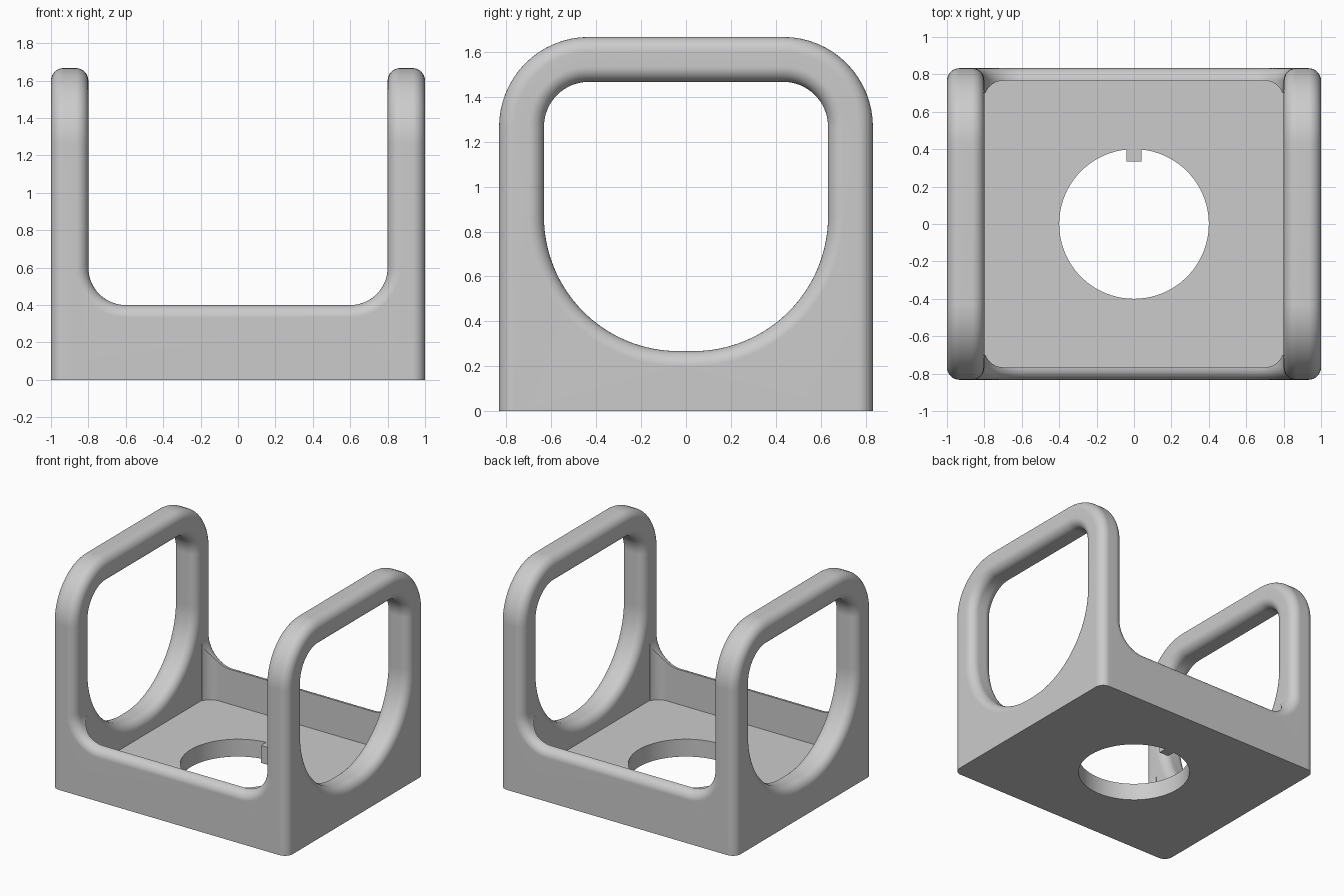
import bpy, bmesh, math
from mathutils import Vector

if "Cube" in bpy.data.objects:
    bpy.data.objects.remove(bpy.data.objects["Cube"])

HALF_X, HALF_Y, TOP = 1.0, 0.833, 1.667
WALL, POST, FLOOR, RIM = 0.067, 0.2, 0.133, 0.4
FILLET = 0.067
STEPS = 8

grey = bpy.data.materials.new("plain_grey")
grey.use_nodes = True
COLOUR = (0.6, 0.6, 0.6, 1)
grey.diffuse_color = COLOUR
grey.node_tree.nodes["Principled BSDF"].inputs["Base Color"].default_value = COLOUR


def arc(cx, cy, r, start, end, n=16):
    angles = [math.radians(start + (end - start) * i / n) for i in range(n + 1)]
    return [(cx + r * math.cos(a), cy + r * math.sin(a)) for a in angles]


def fillet_steps(low, high, r):
    """Positions along an extrusion with the inset at each, rounding both ends."""
    quarter = [math.radians(90 * i / STEPS) for i in range(STEPS + 1)]
    steps = [(r * (1 - math.cos(a)), r * (1 - math.sin(a))) for a in quarter]
    return [(low + p, d) for p, d in steps] + [(high - p, d) for p, d in reversed(steps)]


def loft(bm, rings):
    """Skin a row of matching closed rings; return the edges of both open ends."""
    loops = [[bm.verts.new(p) for p in ring] for ring in rings]
    n = len(loops[0])
    for a, b in zip(loops, loops[1:]):
        for i in range(n):
            j = (i + 1) % n
            bm.faces.new((a[i], a[j], b[j], b[i]))
    return [[bm.edges.get((l[i], l[(i + 1) % n])) for i in range(n)] for l in (loops[0], loops[-1])]


def finish(name, bm):
    bmesh.ops.recalc_face_normals(bm, faces=bm.faces)
    mesh = bpy.data.meshes.new(name)
    bm.to_mesh(mesh)
    bm.free()
    mesh.materials.append(grey)
    obj = bpy.data.objects.new(name, mesh)
    bpy.context.collection.objects.link(obj)
    return obj


def prism(name, points, low, high):
    bm = bmesh.new()
    for end in loft(bm, [[(x, y, z) for x, y in points] for z in (low, high)]):
        bmesh.ops.triangle_fill(bm, edges=end, use_beauty=True)
    return finish(name, bm)


def combine(target, tool, operation):
    mod = target.modifiers.new(operation.lower(), "BOOLEAN")
    mod.operation, mod.object, mod.solver = operation, tool, "EXACT"
    bpy.context.view_layer.objects.active = target
    bpy.ops.object.modifier_apply(modifier=mod.name)
    bpy.data.objects.remove(tool)


# Side hoop: arched outline with a window, rounded on every long edge
def hoop_outline(d):
    w, top, r = HALF_Y - d, TOP - d, 0.4 - d
    return ([(-w, 0), (w, 0)] + arc(w - r, top - r, r, 0, 90)
            + arc(r - w, top - r, r, 90, 180))


def window_outline(d):
    w, top, low = 0.633 + d, 1.467 + d, 0.267 - d
    r, big = 0.2 + d, 0.6 + d
    return (arc(w - r, top - r, r, 0, 90) + arc(r - w, top - r, r, 90, 180)
            + arc(big - w, low + big, big, 180, 270, 32)
            + arc(w - big, low + big, big, 270, 360, 32))


def side_hoop(name, side):
    bm = bmesh.new()
    steps = fillet_steps(HALF_X - POST, HALF_X, FILLET)
    ends = [loft(bm, [[(side * x, y, z) for y, z in outline(d)] for x, d in steps])
            for outline in (hoop_outline, window_outline)]
    for outer, inner in zip(*ends):
        bmesh.ops.triangle_fill(bm, edges=outer + inner, use_beauty=True)
    return finish(name, bm)


# Tray block: low wall profile that sweeps up into the posts
def tray_outline(d):
    end, x, low, r = 0.9, HALF_X - POST + d, RIM - d, 0.2 + d
    top = RIM + 0.2
    return ([(-end, 0), (end, 0), (end, top)] + arc(x - r, low + r, r, 0, -90)
            + arc(r - x, low + r, r, 270, 180) + [(-end, top)])


bm = bmesh.new()
steps = fillet_steps(-HALF_Y, HALF_Y, FILLET)
for end in loft(bm, [[(x, y, z) for x, z in tray_outline(d)] for y, d in steps]):
    bmesh.ops.triangle_fill(bm, edges=end, use_beauty=True)
holder = finish("cradle_holder", bm)

# Tray cavity with rounded corners
cx, cy, cr = HALF_X - POST, HALF_Y - WALL, 0.1
cavity = []
for i, (sx, sy) in enumerate([(1, 1), (-1, 1), (-1, -1), (1, -1)]):
    cavity += arc(sx * (cx - cr), sy * (cy - cr), cr, 90 * i, 90 * i + 90, 8)
combine(holder, prism("cavity_cutter", cavity, FLOOR, 1), "DIFFERENCE")

# Clear the space behind the hoop windows
relief = [(-0.95, -0.7), (0.95, -0.7), (0.95, 0.7), (-0.95, 0.7)]
combine(holder, prism("relief_cutter", relief, FLOOR, 1), "DIFFERENCE")

# Round floor opening with a small locating key at the back
half_key, key_y, hole_r = 0.04, 0.335, 0.4
gap = math.degrees(math.asin(half_key / hole_r))
keyhole = arc(0, 0, hole_r, 90 + gap, 450 - gap, 80)
keyhole += [(half_key, key_y), (-half_key, key_y)]
combine(holder, prism("keyhole_cutter", keyhole, -0.2, 0.5), "DIFFERENCE")

# Join the two hoops to the tray
for name, side in (("left_hoop", 1), ("right_hoop", -1)):
    combine(holder, side_hoop(name, side), "UNION")

# Smooth rounded edges, crisp corners
bpy.ops.object.select_all(action="DESELECT")
holder.select_set(True)
bpy.context.view_layer.objects.active = holder
bpy.ops.object.shade_smooth_by_angle(angle=math.radians(30))
normals = holder.modifiers.new("even_normals", "WEIGHTED_NORMAL")
normals.keep_sharp = True
